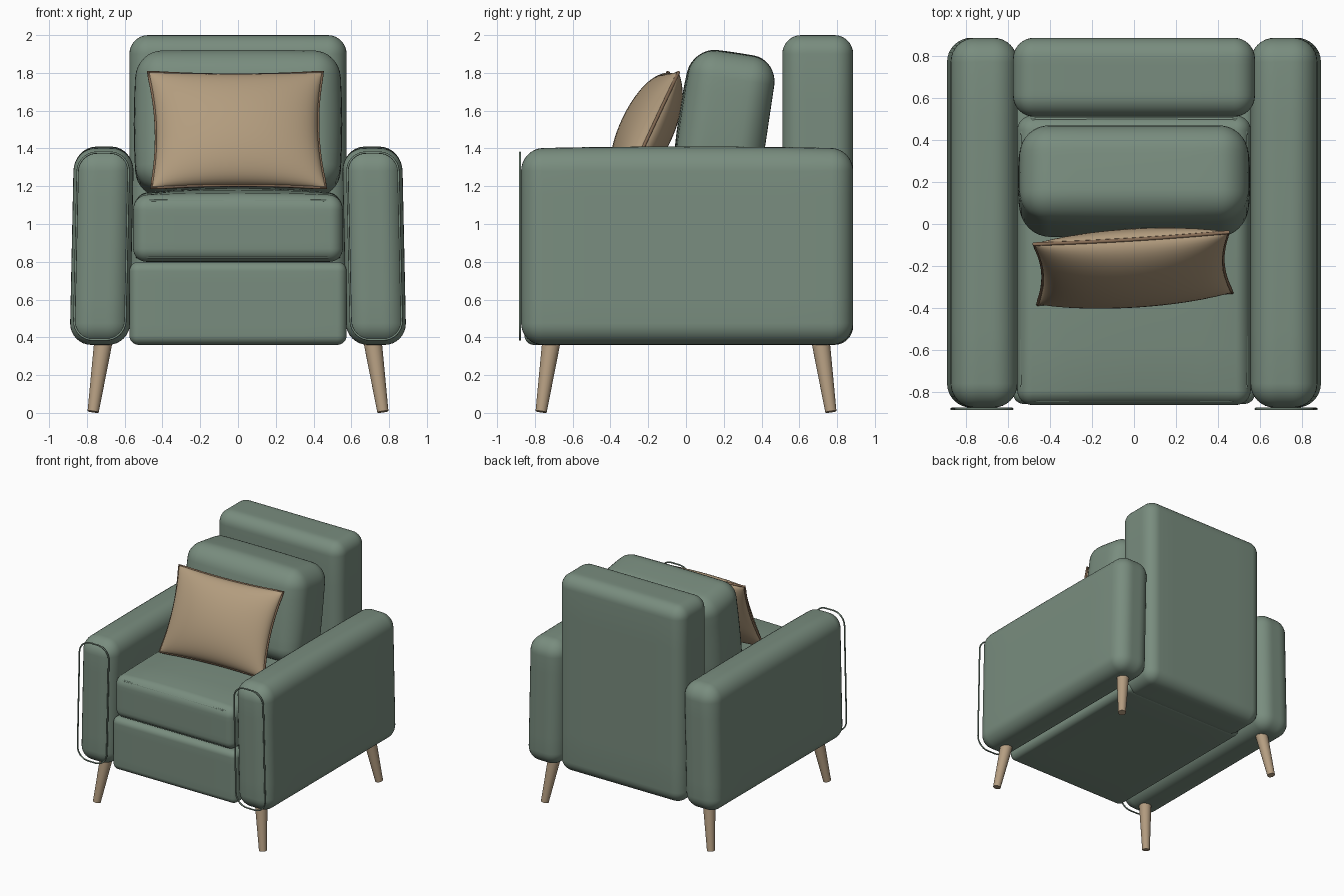
import bpy, bmesh, math
from mathutils import Vector, Matrix

if "Cube" in bpy.data.objects:
    bpy.data.objects.remove(bpy.data.objects["Cube"])


def material(name, rgb):
    m = bpy.data.materials.new(name)
    m.diffuse_color = (*rgb, 1)
    m.use_nodes = True
    m.node_tree.nodes["Principled BSDF"].inputs["Base Color"].default_value = m.diffuse_color
    return m


GREEN = material("sage fabric", (0.19, 0.265, 0.21))
TAN = material("tan fabric", (0.45, 0.335, 0.21))
BROWN = material("brown piping", (0.24, 0.15, 0.09))
WOOD = material("light wood", (0.46, 0.34, 0.22))


def finish(bm, name, mat, angle=50):
    bmesh.ops.recalc_face_normals(bm, faces=bm.faces)
    me = bpy.data.meshes.new(name)
    bm.to_mesh(me)
    bm.free()
    me.materials.append(mat)
    ob = bpy.data.objects.new(name, me)
    bpy.context.collection.objects.link(ob)
    bpy.ops.object.select_all(action='DESELECT')
    ob.select_set(True)
    bpy.context.view_layer.objects.active = ob
    bpy.ops.object.shade_smooth_by_angle(angle=math.radians(angle))
    return ob


def soft_box(name, mat, lo, hi, r, puff=(0, 0, 0), shear=0.0, matrix=None):
    """Rounded box; puff = bulge of the -y face, top face and x faces."""
    k, m = 4, 6
    n = 2 * k + m
    lo, hi = Vector(lo), Vector(hi)
    c, h = (lo + hi) / 2, (hi - lo) / 2

    def spread(t, half):
        i = round((t + 1) / 2 * n)
        s = abs(i - n / 2)
        inner = half - r
        if s <= m / 2:
            d = inner * s / (m / 2)
        else:
            d = inner + r * math.tan(math.pi / 4 * (s - m / 2) / k)
        return math.copysign(d, i - n / 2)

    bm = bmesh.new()
    bmesh.ops.create_cube(bm, size=2)
    bmesh.ops.subdivide_edges(bm, edges=bm.edges[:], cuts=n - 1, use_grid_fill=True)
    for v in bm.verts:
        p = Vector([spread(v.co[a], h[a]) for a in range(3)])
        core = Vector([max(-(h[a] - r), min(h[a] - r, p[a])) for a in range(3)])
        p = core + (p - core).normalized() * r
        u = [max(0, 1 - (p[a] / h[a]) ** 2) for a in range(3)]
        q = p.copy()
        if p.y < 0:
            q.y -= puff[0] * u[0] * u[2] * -p.y / h.y
        if p.z > 0:
            q.z += puff[1] * u[0] ** 0.5 * u[1] ** 0.5 * p.z / h.z
        q.x += puff[2] * u[1] * u[2] * p.x / h.x
        q.x += shear * p.z / h.z
        v.co = q + c
    if matrix:
        bm.transform(matrix)
    return finish(bm, name, mat)


def tube(name, mat, points, radius):
    """Closed round cord through the points."""
    cu = bpy.data.curves.new(name, 'CURVE')
    cu.dimensions = '3D'
    cu.bevel_depth = radius
    cu.bevel_resolution = 2
    sp = cu.splines.new('POLY')
    sp.points.add(len(points) - 1)
    for sp_pt, p in zip(sp.points, points):
        sp_pt.co = (*p, 1)
    sp.use_cyclic_u = True
    cu.materials.append(mat)
    ob = bpy.data.objects.new(name, cu)
    bpy.context.collection.objects.link(ob)
    bpy.ops.object.select_all(action='DESELECT')
    ob.select_set(True)
    bpy.context.view_layer.objects.active = ob
    bpy.ops.object.convert(target='MESH')
    bpy.ops.object.shade_smooth_by_angle(angle=math.radians(50))
    return ob


def round_rect(a0, a1, b0, b1, r, steps=8):
    pts = []
    corners = [(a1 - r, b1 - r), (a0 + r, b1 - r), (a0 + r, b0 + r), (a1 - r, b0 + r)]
    for q, (a, b) in enumerate(corners):
        for i in range(steps + 1):
            t = (q + i / steps) * math.pi / 2
            pts.append((a + r * math.cos(t), b + r * math.sin(t)))
    return pts


# Base, back panel and seat cushion
soft_box("seat_base", GREEN, (-.575, -.855, .36), (.575, .62, .8), .05)
soft_box("back_panel", GREEN, (-.575, .51, .36), (.575, .885, 2.0), .1)
soft_box("seat_cushion", GREEN, (-.555, -.86, .8), (.555, .515, 1.145), .07, (0, .045, 0))
for label, z in (("upper", 1.122), ("lower", .825)):
    loop = round_rect(-.535, .535, -.84, .5, .08)
    tube(label + "_seat_piping", GREEN, [(x, y, z) for x, y in loop], .007)

# Leaning back cushion
lean = Matrix.Translation((0, .207, 1.535)) @ Matrix.Rotation(math.radians(-8.5), 4, 'X')
soft_box("back_cushion", GREEN, (-.535, -.228, -.38), (.535, .228, .365), .13,
         (.02, .012, .017), matrix=lean)

# Arms, front piping and splayed legs, mirrored left and right
for side, s in (("left", -1), ("right", 1)):
    xs = sorted((s * .562, s * .88))
    soft_box(side + "_arm", GREEN, (xs[0], -.873, .36), (xs[1], .885, 1.395), .115,
             (0, .015, 0), shear=-s * .011)
    ring = [(s * (x - .011 * (z - .88) / .5), -.879, z)
            for x, z in round_rect(.588, .858, .388, 1.378, .1)]
    tube(side + "_arm_piping", GREEN, ring, .006)
    for end, e in (("front", -1), ("back", 1)):
        top, foot = Vector((s * .71, e * .71, .4)), Vector((s * .767, e * .767, .008))
        bm = bmesh.new()
        bmesh.ops.create_cone(bm, cap_ends=True, segments=20, radius1=.03, radius2=.05,
                              depth=(top - foot).length)
        turn = (top - foot).to_track_quat('Z', 'Y').to_matrix().to_4x4()
        bm.transform(Matrix.Translation((top + foot) / 2) @ turn)
        low = min(v.co.z for v in bm.verts)
        bm.transform(Matrix.Translation((0, 0, -low)))
        finish(bm, f"{end}_{side}_leg", WOOD, 40)

# Throw pillow, tilted back and turned slightly
pose = (Matrix.Translation((-.005, -.21, 1.497)) @ Matrix.Rotation(math.radians(3.5), 4, 'Z')
        @ Matrix.Rotation(math.radians(-25), 4, 'X'))


def pillow_point(u, v, side):
    bulge = max(0, (1 - u * u) * (1 - v * v)) ** .47
    return Vector((.463 * u * (1 - .075 * (1 - v * v)), side * .14 * bulge,
                   .338 * v * (1 - .05 * (1 - u * u))))


bm = bmesh.new()
N = 28
ticks = [math.sin((i / N - .5) * math.pi) for i in range(N + 1)]
for side in (-1, 1):
    grid = [[bm.verts.new(pillow_point(u, v, side)) for u in ticks] for v in ticks]
    for j in range(N):
        for i in range(N):
            bm.faces.new((grid[j][i], grid[j][i + 1], grid[j + 1][i + 1], grid[j + 1][i]))
bmesh.ops.remove_doubles(bm, verts=bm.verts, dist=1e-5)
bm.transform(pose)
finish(bm, "throw_pillow", TAN, 80)

# Cord along the pillow seam
edge = [(-1 + i / 8, -1) for i in range(16)] + [(1, -1 + i / 8) for i in range(16)]
edge += [(-u, -v) for u, v in edge]
tube("pillow_piping", BROWN, [pose @ pillow_point(u, v, 0) for u, v in edge], .009)
